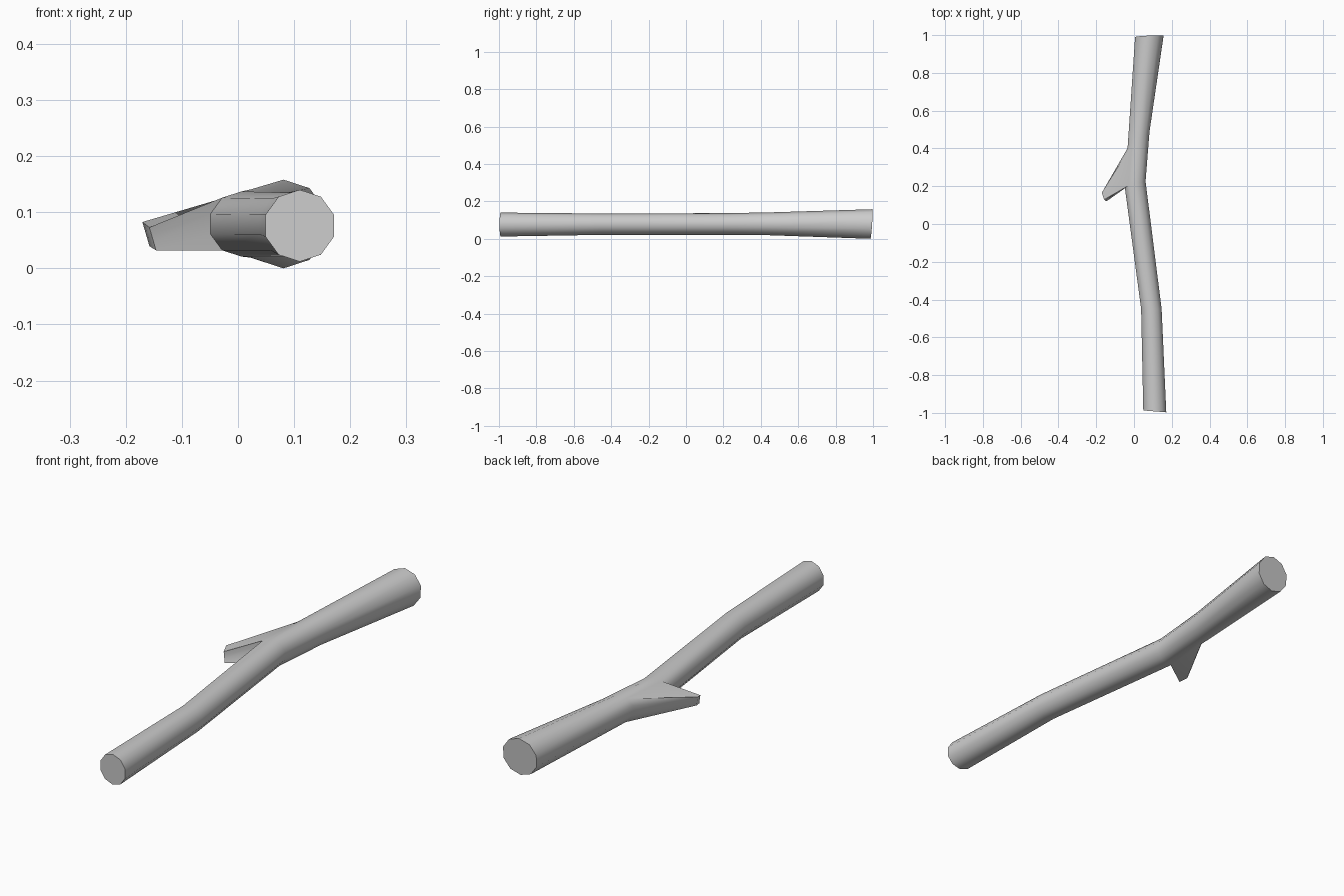
import bpy, bmesh
from math import sin, cos, pi, radians
from mathutils import Vector

cube = bpy.data.objects.get("Cube")
if cube:
    bpy.data.objects.remove(cube, do_unlink=True)

mat = bpy.data.materials.new("pale grey wood")
mat.use_nodes = True
colour = (0.6, 0.6, 0.6, 1)
mat.diffuse_color = colour
mat.node_tree.nodes["Principled BSDF"].inputs["Base Color"].default_value = colour

SIDES = 10
# Stem sections: centre x, y, z, radius, forward lean across x, lean across z
SECTIONS = [
    (0.110, -0.992, 0.076, 0.064, -0.08, 0.00),
    (0.092, -0.450, 0.078, 0.057, 0.00, 0.00),
    (0.006, 0.212, 0.079, 0.058, 0.25, 0.00),
    (0.024, 0.445, 0.080, 0.061, 0.75, 0.00),
    (0.081, 0.992, 0.079, 0.079, 0.04, 0.07),
]

bm = bmesh.new()


def ring(x, y, z, r, lean_x, lean_z):
    verts = []
    for i in range(SIDES):
        a = pi / 2 + 2 * pi * i / SIDES
        dx, dz = r * cos(a), r * sin(a)
        verts.append(bm.verts.new((x + dx, y + lean_x * dx + lean_z * dz, z + dz)))
    return verts


# Stem
rings = [ring(*s) for s in SECTIONS]
fork_faces = []
for k, (a, b) in enumerate(zip(rings, rings[1:])):
    for i in range(SIDES):
        j = (i + 1) % SIDES
        face = bm.faces.new((a[i], a[j], b[j], b[i]))
        if k == 2 and i in (1, 2, 3):
            fork_faces.append(face)
bm.faces.new(rings[0])
bm.faces.new(rings[-1])

# Side twig, drawn out of the stem between two sections
near, far = rings[2][1:5], rings[3][1:5]
low, high = near[3].co.z, near[0].co.z
place = {}
for row, t in ((near, 0), (far, 1)):
    for v in row:
        w = (v.co.z - low) / (high - low)
        place[v.co.to_tuple(4)] = (Vector((-0.146, 0.12, 0.032))
                                   + t * Vector((-0.012, 0.035, 0.008))
                                   + w * Vector((-0.012, 0.010, 0.041)))
out = bmesh.ops.extrude_face_region(bm, geom=fork_faces)["geom"]
for v in [g for g in out if isinstance(g, bmesh.types.BMVert)]:
    v.co = place[v.co.to_tuple(4)]
bmesh.ops.delete(bm, geom=[f for f in fork_faces if f.is_valid], context="FACES")
bmesh.ops.recalc_face_normals(bm, faces=bm.faces)

mesh = bpy.data.meshes.new("forked_branch")
bm.to_mesh(mesh)
bm.free()
mesh.materials.append(mat)
branch = bpy.data.objects.new("forked_branch", mesh)
bpy.context.collection.objects.link(branch)
bpy.context.view_layer.objects.active = branch
branch.select_set(True)
bpy.ops.object.shade_smooth_by_angle(angle=radians(50))
